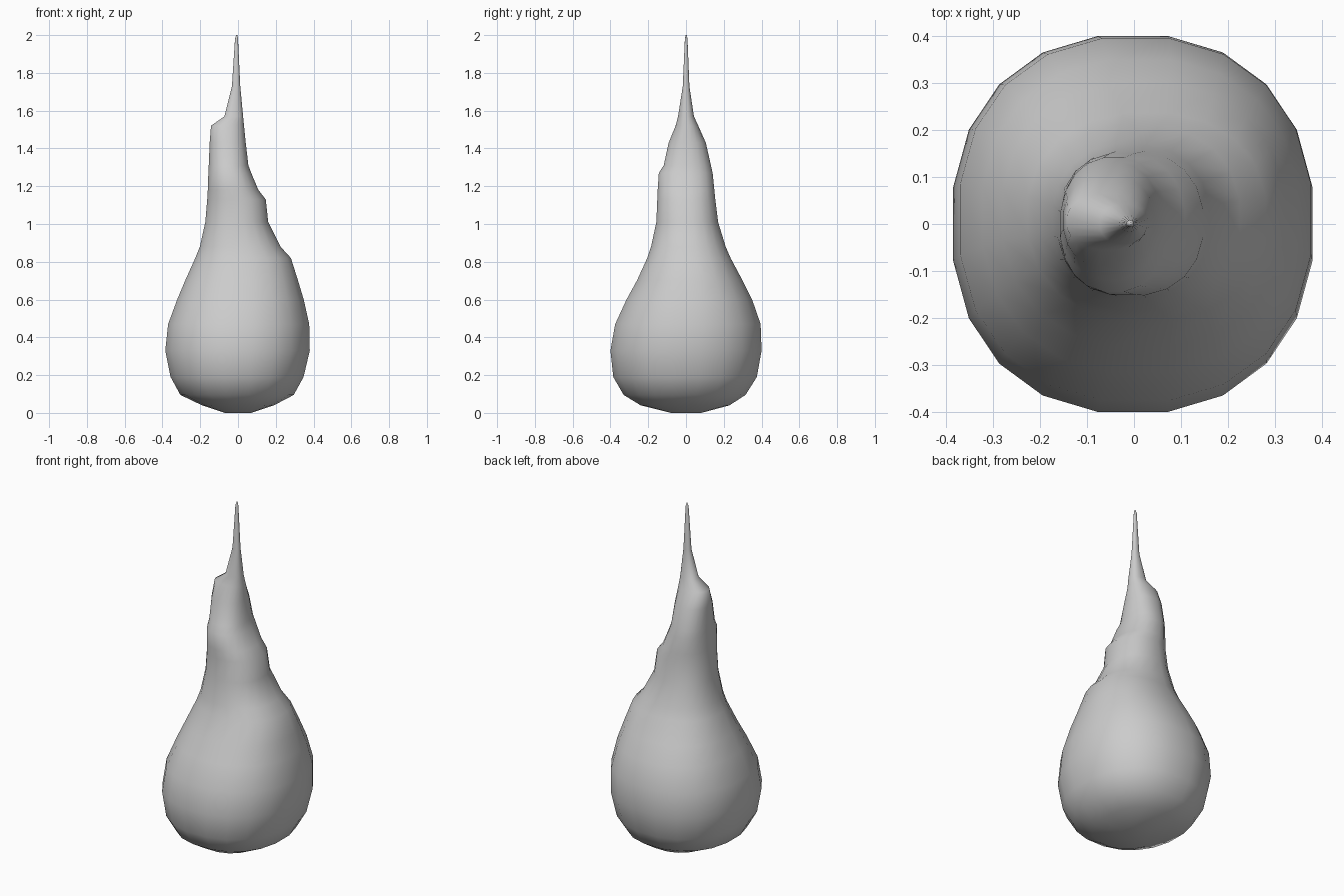
import bpy, bmesh, math

# Cross-sections from base to tip: z, left, right, front, back
SECTIONS = [
    (0.00, -.07, .07, -.08, .08),
    (0.04, -.19, .19, -.24, .23),
    (0.095, -.305, .295, -.33, .315),
    (0.19, -.357, .347, -.385, .375),
    (0.33, -.385, .380, -.400, .400),
    (0.47, -.370, .377, -.375, .395),
    (0.60, -.322, .348, -.315, .350),
    (0.70, -.280, .318, -.260, .300),
    (0.82, -.226, .280, -.205, .236),
    (0.88, -.202, .225, -.185, .210),
    (1.01, -.173, .160, -.157, .170),
    (1.13, -.163, .147, -.152, .155),
    (1.18, -.160, .108, -.150, .150),
    (1.27, -.157, .070, -.144, .141),
    (1.31, -.155, .055, -.118, .132),
    (1.43, -.150, .041, -.092, .105),
    (1.52, -.143, .032, -.055, .065),
    (1.57, -.072, .027, -.042, .042),
    (1.73, -.032, .012, -.017, .018),
    (1.98, -.016, .000, -.006, .008),
    (2.00, -.010, -.004, -.002, .004),
]
SIDES = 20
POWER = 2 / 2.25  # slightly squared ellipse


def rounded(v):
    return math.copysign(abs(v) ** POWER, v)


bm = bmesh.new()
rings = []
top = max(abs(rounded(math.cos(math.pi / SIDES))), .01)
for z, x0, x1, y0, y1 in SECTIONS:
    ring = []
    for i in range(SIDES):
        a = 2 * math.pi * (i + .5) / SIDES
        cx, cy = rounded(math.cos(a)) / top, rounded(math.sin(a)) / top
        ring.append(bm.verts.new(((x0 + x1) / 2 + cx * (x1 - x0) / 2,
                                  (y0 + y1) / 2 + cy * (y1 - y0) / 2, z)))
    rings.append(ring)

# Skin between the rings, closed at base and tip
for lo, hi in zip(rings, rings[1:]):
    for i in range(SIDES):
        j = (i + 1) % SIDES
        bm.faces.new((lo[i], lo[j], hi[j], hi[i]))
bm.faces.new(rings[0][::-1])
bm.faces.new(rings[-1])
for f in bm.faces:
    f.smooth = True

mesh = bpy.data.meshes.new("teardrop_body")
bm.to_mesh(mesh)
bm.free()
body = bpy.data.objects.new("teardrop_body", mesh)
bpy.context.collection.objects.link(body)
